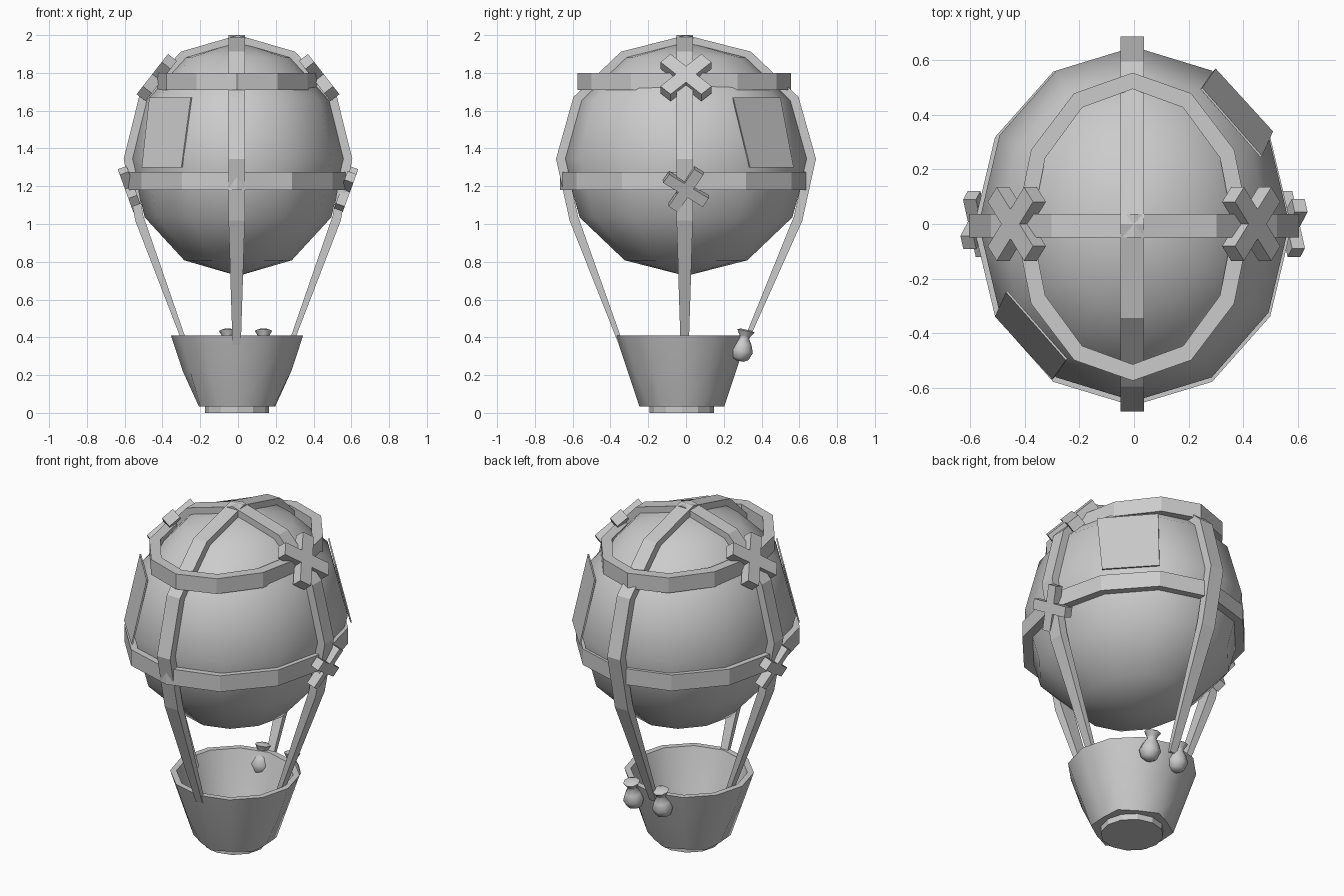
import bpy
import bmesh
from math import sin, cos, pi, radians
from mathutils import Vector, Matrix

cube = bpy.data.objects.get("Cube")
if cube:
    bpy.data.objects.remove(cube, do_unlink=True)

GREY = (0.6, 0.6, 0.6, 1)
grey = bpy.data.materials.new("plain grey")
grey.use_nodes = True
grey.diffuse_color = GREY
grey.node_tree.nodes["Principled BSDF"].inputs["Base Color"].default_value = GREY

SIDES = 12
MID_Z = 1.345            # centre height of the envelope
RX, RY, RZ = 0.57, 0.65, 0.62


def finish(name, bm, smooth=None):
    """Turn a bmesh into a named object; smooth is an angle in degrees."""
    bmesh.ops.recalc_face_normals(bm, faces=bm.faces[:])
    mesh = bpy.data.meshes.new(name)
    bm.to_mesh(mesh)
    bm.free()
    mesh.materials.append(grey)
    obj = bpy.data.objects.new(name, mesh)
    bpy.context.collection.objects.link(obj)
    if smooth:
        bpy.ops.object.select_all(action='DESELECT')
        obj.select_set(True)
        bpy.context.view_layer.objects.active = obj
        bpy.ops.object.shade_smooth_by_angle(angle=radians(smooth))
    return obj


def lathe(name, profile, sides=SIDES, closed=False, smooth=None,
          matrix=Matrix(), dent=None):
    """Spin (rx, ry, z) points round z; dent = (ring, factor) on every other side."""
    bm = bmesh.new()
    rings = []
    for i, (rx, ry, z) in enumerate(profile):
        ring = []
        for k in range(sides):
            f = dent[1] if dent and dent[0] == i and k % 2 == 0 else 1
            a = 2 * pi * k / sides
            ring.append(bm.verts.new(matrix @ Vector((f * rx * cos(a), f * ry * sin(a), z))))
        rings.append(ring)
    pairs = list(zip(rings, rings[1:]))
    if closed:
        pairs.append((rings[-1], rings[0]))
    else:
        bm.faces.new(rings[0])
        bm.faces.new(rings[-1])
    for a, b in pairs:
        for k in range(sides):
            n = (k + 1) % sides
            bm.faces.new((a[k], a[n], b[n], b[k]))
    return finish(name, bm, smooth)


# Envelope
bm = bmesh.new()
bmesh.ops.create_uvsphere(
    bm, u_segments=SIDES, v_segments=6, radius=1,
    matrix=Matrix.Translation((0, 0, MID_Z)) @ Matrix.Diagonal((RX, RY, RZ, 1)))
finish("envelope", bm, 80)


# Straps over the envelope that taper into the ropes
def strap(name, across, radius, rope_end, shift):
    half = []
    for deg in (60, 30, 0, -30):
        a = radians(deg)
        extra = 0.02 if deg < 0 else 0
        half.append((radius * cos(a) + extra, MID_Z + (RZ + 0.035) * sin(a),
                     0.043, 0.05))
    half.append((rope_end, 0.36, 0.022, 0.025))
    path = [(-r, z, w, t) for r, z, w, t in reversed(half)]
    path += [(0, 2.0, 0.043, 0.05)] + half
    bm = bmesh.new()
    sections = []
    for r, z, w, t in path:
        outer = Vector((r, z))
        inward = Vector((-r, max(MID_Z - z, -1) if z > 0.9 else 0)).normalized()
        inner = outer + inward * t
        drop = shift if z < 0.9 else 0
        section = []
        for p, side in ((outer, -1), (outer, 1), (inner, 1), (inner, -1)):
            u, v = p.x + drop, side * w - 0.007
            section.append(bm.verts.new((u, v, p.y) if across else (v, u, p.y)))
        sections.append(section)
    for a, b in zip(sections, sections[1:]):
        for k in range(4):
            n = (k + 1) % 4
            bm.faces.new((a[k], a[n], b[n], b[k]))
    bm.faces.new(sections[0])
    bm.faces.new(sections[-1])
    finish(name, bm)


strap("side_strap", True, RX + 0.035, 0.29, 0)
strap("front_back_strap", False, RY + 0.038, 0.338, -0.017)


# Horizontal bands
def band(name, rx, ry, low, high, thick):
    lathe(name, [(rx, ry, low), (rx, ry, high),
                 (rx - thick, ry - thick, high), (rx - thick, ry - thick, low)],
          closed=True, matrix=Matrix.Translation((-0.005, -0.01, 0)))


band("upper_band", 0.43, 0.565, 1.71, 1.80, 0.06)
band("lower_band", 0.583, 0.657, 1.18, 1.275, 0.06)


# Crossed fastenings on both sides
def cross(name, x, z, lift, roll, reach, w, thick):
    for label, turn in (("left", 0), ("right", pi)):
        m = (Matrix.Rotation(turn, 4, 'Z') @ Matrix.Translation((x, 0, z))
             @ Matrix.Rotation(-radians(lift), 4, 'Y')
             @ Matrix.Rotation(radians(roll), 4, 'X'))
        bm = bmesh.new()
        outline = []
        for k in range(4):
            spin = Matrix.Rotation(k * pi / 2, 4, 'X')
            for y, h in ((w, -w), (reach, -w), (reach, w)):
                outline.append(bm.verts.new(m @ spin @ Vector((-thick / 2, y, h))))
        face = bm.faces.new(outline)
        made = bmesh.ops.extrude_face_region(bm, geom=[face])
        verts = [v for v in made["geom"] if isinstance(v, bmesh.types.BMVert)]
        bmesh.ops.translate(bm, verts=verts, vec=m.to_3x3() @ Vector((thick, 0, 0)))
        finish(label + "_" + name, bm)


cross("upper_cross", 0.43, 1.775, 38, 45, 0.153, 0.038, 0.06)
cross("lower_cross", 0.572, 1.185, -20, 57, 0.125, 0.029, 0.05)

# Flat patches on opposite quarters of the envelope
for label, s in (("front", -1), ("back", 1)):
    bm = bmesh.new()
    corners = [(0.47, 0.25, 1.67), (0.25, 0.50, 1.67),
               (0.30, 0.57, 1.30), (0.51, 0.34, 1.30)]
    inset = Vector((0.006, 0.005, 0.001))
    outer = [Vector(c) for c in corners]
    loops = [[bm.verts.new((s * p.x, s * p.y, p.z)) for p in pts]
             for pts in (outer, [p - inset for p in outer])]
    for loop in loops:
        bm.faces.new(loop)
    for k in range(4):
        n = (k + 1) % 4
        bm.faces.new((loops[0][k], loops[0][n], loops[1][n], loops[1][k]))
    finish(label + "_patch", bm)

# Basket with pleated lower wall, and its base
BASKET = Matrix.Translation((-0.005, -0.022, 0))
walls = [(0.225, 0.035), (0.287, 0.22), (0.35, 0.41),
         (0.315, 0.41), (0.255, 0.22), (0.195, 0.07)]
lathe("basket", [(r, r, z) for r, z in walls], smooth=50,
      matrix=BASKET, dent=(0, 0.9))
lathe("basket_base", [(0.17, 0.17, 0), (0.17, 0.17, 0.05)], matrix=BASKET)

# Sandbags hung on the back of the basket
bag = [(0.02, -0.065), (0.045, -0.05), (0.06, -0.01), (0.045, 0.03),
       (0.025, 0.06), (0.03, 0.072), (0.046, 0.098), (0.03, 0.105)]
for label, x in (("right", -0.055), ("left", 0.135)):
    place = (Matrix.Translation((x, 0.297, 0.338))
             @ Matrix.Rotation(radians(-12), 4, 'X'))
    lathe(label + "_sandbag", [(r, r, z) for r, z in bag], sides=8,
          smooth=60, matrix=place)
